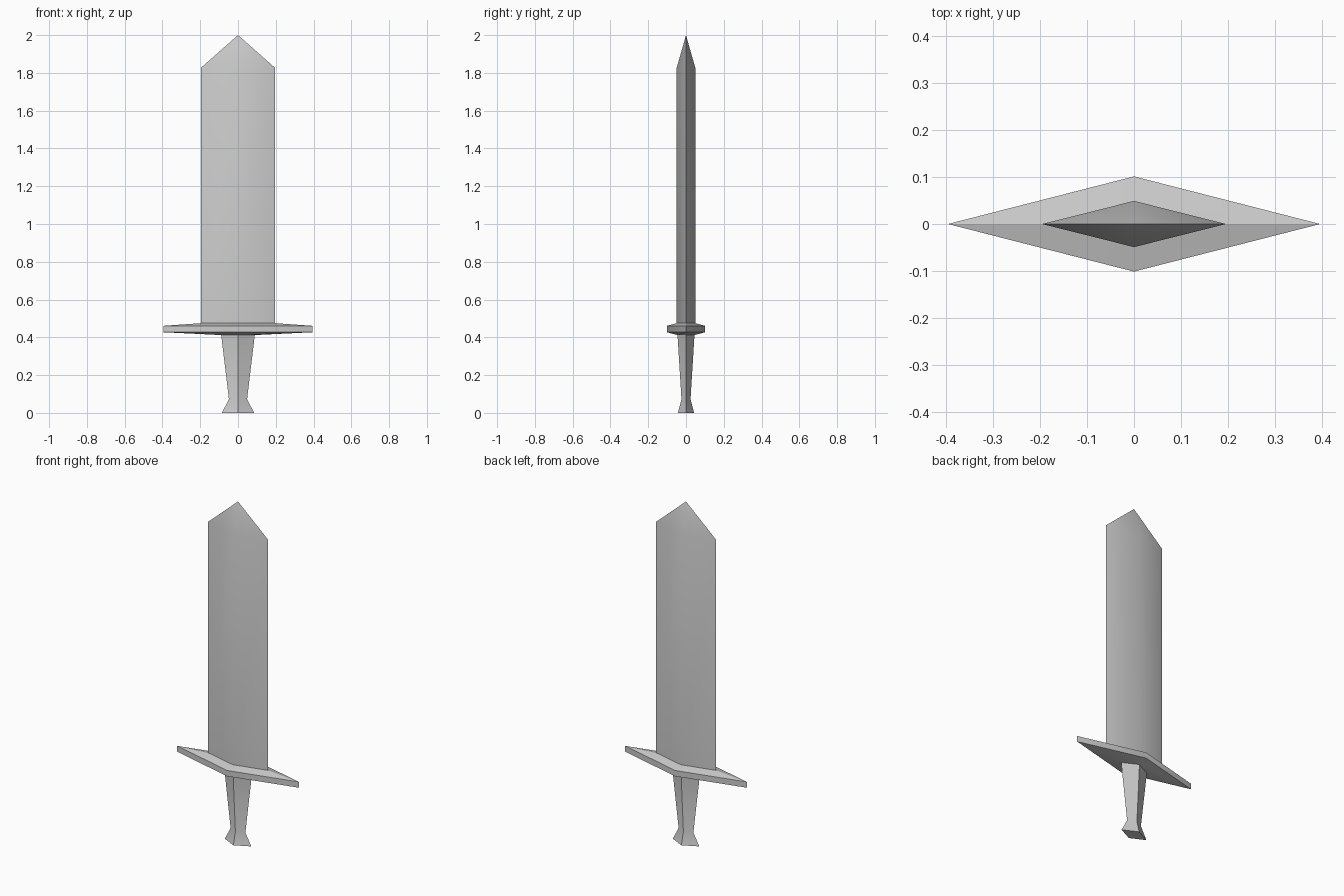
import bpy
import bmesh
import math

if "Cube" in bpy.data.objects:
    bpy.data.objects.remove(bpy.data.objects["Cube"])


def diamond_loft(name, rings, cap_bottom=False):
    """Skin stacked diamond sections given as (half width x, half depth y, z).
    A section of zero width becomes a single point."""
    bm = bmesh.new()
    loops = []
    for hx, hy, z in rings:
        if hx == 0:
            loops.append([bm.verts.new((0, 0, z))] * 4)
        else:
            loops.append([bm.verts.new(p) for p in
                          ((hx, 0, z), (0, hy, z), (-hx, 0, z), (0, -hy, z))])
    for low, high in zip(loops, loops[1:]):
        for i in range(4):
            j = (i + 1) % 4
            quad = (low[i], low[j], high[j], high[i])
            bm.faces.new(list(dict.fromkeys(quad)))
    if cap_bottom:
        bm.faces.new(loops[0][::-1])
    mesh = bpy.data.meshes.new(name)
    bm.to_mesh(mesh)
    bm.free()
    obj = bpy.data.objects.new(name, mesh)
    bpy.context.collection.objects.link(obj)
    # Soft central ridge, crisp cutting edges
    bpy.ops.object.select_all(action='DESELECT')
    obj.select_set(True)
    bpy.context.view_layer.objects.active = obj
    bpy.ops.object.shade_smooth_by_angle(angle=math.radians(30))
    return obj


# Sections shared by neighbouring parts
blade_root = (0.195, 0.049, 0.475)
grip_top = (0.089, 0.045, 0.412)

# Grip with narrow neck and flared pommel
diamond_loft("grip", [(0.086, 0.043, 0.0), (0.048, 0.024, 0.072), grip_top],
             cap_bottom=True)

# Crossguard: bevelled diamond plate
diamond_loft("crossguard", [grip_top, (0.395, 0.101, 0.427),
                            (0.395, 0.101, 0.461), blade_root])

# Blade with pointed tip
diamond_loft("blade", [blade_root, (0.195, 0.049, 1.828), (0, 0, 2.0)])
